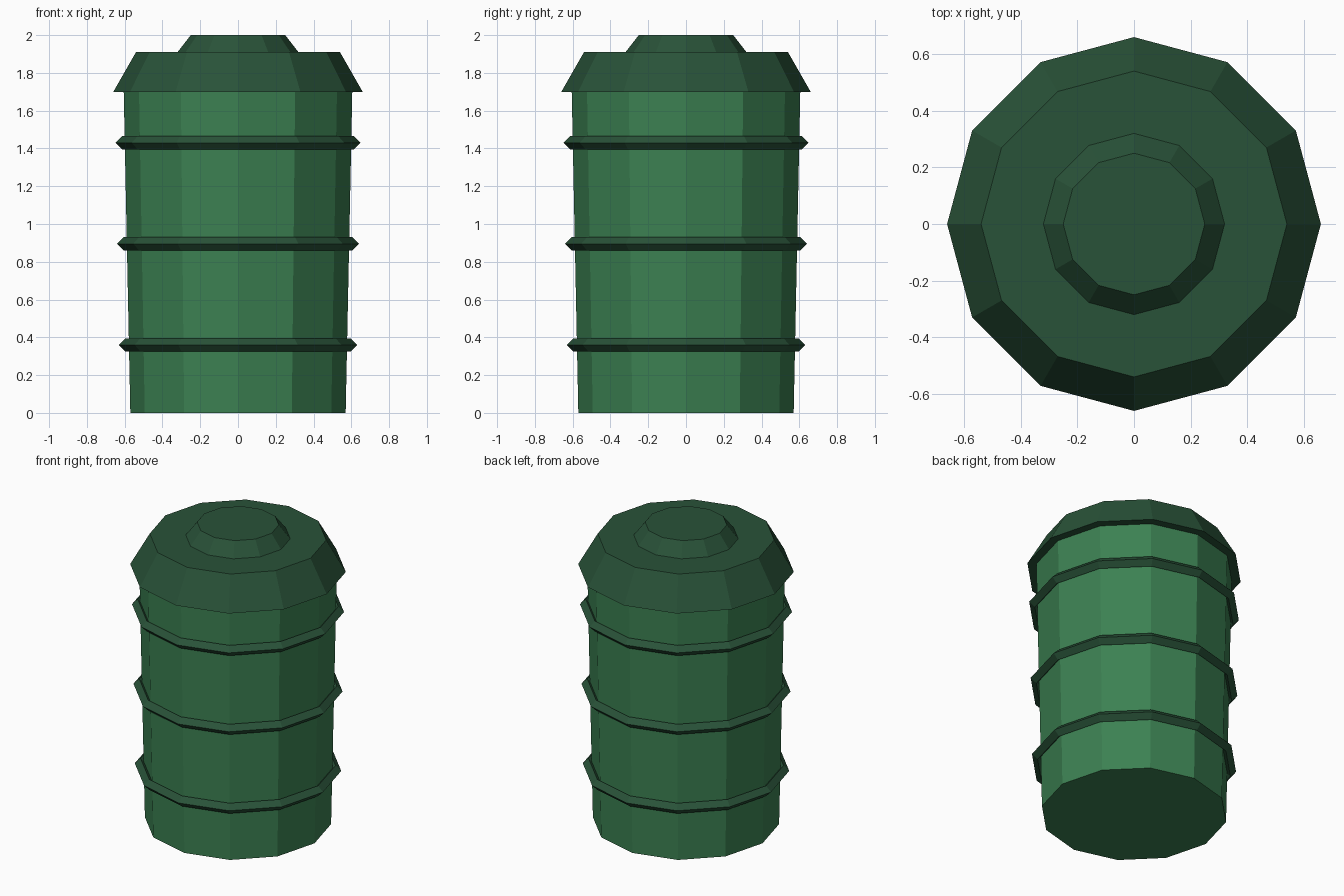
import bpy
from math import cos, sin, tau

if "Cube" in bpy.data.objects:
    bpy.data.objects.remove(bpy.data.objects["Cube"])

SIDES = 12


def material(name, rgb):
    m = bpy.data.materials.new(name)
    m.diffuse_color = (*rgb, 1)
    m.use_nodes = True
    m.node_tree.nodes["Principled BSDF"].inputs["Base Color"].default_value = m.diffuse_color
    return m


body_green = material("body_green", (0.045, 0.22, 0.085))
dark_green = material("dark_green", (0.022, 0.085, 0.04))


def lathe(name, profile, mat, closed=False):
    """Revolve (radius, z) points; cap the ends, or close the profile into a ring."""
    n = len(profile)
    verts = [(r * cos(tau * i / SIDES), r * sin(tau * i / SIDES), z)
             for r, z in profile for i in range(SIDES)]
    faces = []
    for k in range(n if closed else n - 1):
        a, b = k * SIDES, (k + 1) % n * SIDES
        for i in range(SIDES):
            j = (i + 1) % SIDES
            faces.append((a + i, a + j, b + j, b + i))
    if not closed:
        faces.append(tuple(reversed(range(SIDES))))
        faces.append(tuple(range((n - 1) * SIDES, n * SIDES)))
    mesh = bpy.data.meshes.new(name)
    mesh.from_pydata(verts, [], faces)
    mesh.materials.append(mat)
    obj = bpy.data.objects.new(name, mesh)
    bpy.context.collection.objects.link(obj)
    return obj


# Slightly flared bin body
lathe("body", [(0.57, 0), (0.605, 1.7)], body_green)

# Diamond-section hoops
T = 0.035
for i, (r, z) in enumerate([(0.597, 0.36), (0.605, 0.895), (0.614, 1.43)]):
    lathe(f"hoop_{i + 1}", [(r, z - T), (r + T, z), (r, z + T), (r - T, z)],
          dark_green, closed=True)

# Lid and its raised cap
lathe("lid", [(0.66, 1.7), (0.54, 1.91)], dark_green)
lathe("lid_cap", [(0.32, 1.91), (0.25, 2.0)], dark_green)
